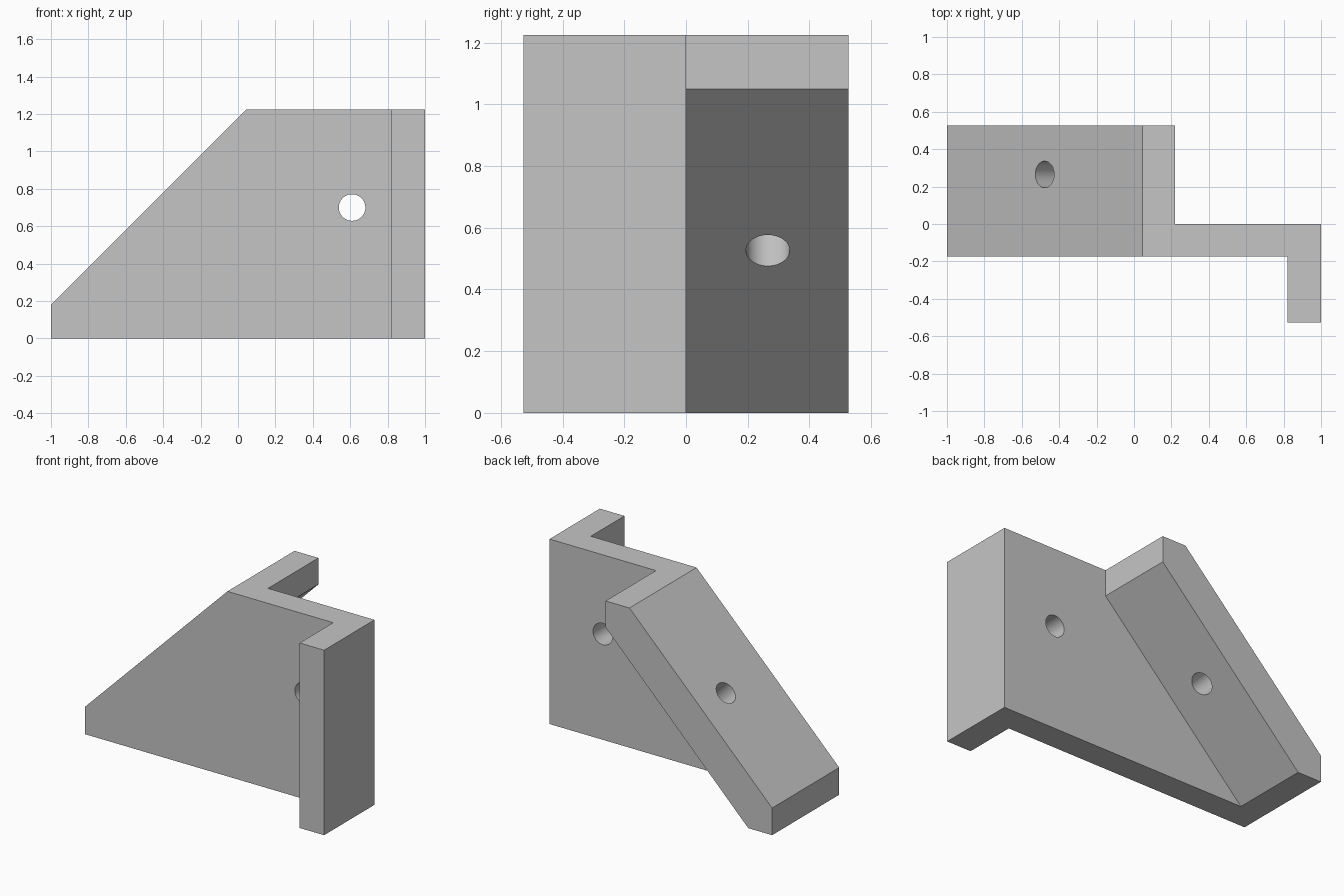
import bpy, bmesh, math
from mathutils import Vector

cube = bpy.data.objects.get("Cube")
if cube:
    bpy.data.objects.remove(cube, do_unlink=True)

HALF = 0.527      # half depth
T = 0.175         # wall thickness
LEFT, RIGHT, TOP = -1.0, 1.0, 1.225
KNEE = 0.045      # x where the slope meets the top edge

grey = bpy.data.materials.new("plain_grey")
grey.use_nodes = True
colour = (0.56, 0.56, 0.56, 1)
grey.diffuse_color = colour
grey.node_tree.nodes["Principled BSDF"].inputs["Base Color"].default_value = colour


def prism(name, profile, y0, y1):
    """Extrude an x-z profile from y0 to y1."""
    bm = bmesh.new()
    face = bm.faces.new([bm.verts.new((x, y0, z)) for x, z in profile])
    out = bmesh.ops.extrude_face_region(bm, geom=[face])
    moved = [v for v in out["geom"] if isinstance(v, bmesh.types.BMVert)]
    bmesh.ops.translate(bm, verts=moved, vec=(0, y1 - y0, 0))
    bmesh.ops.recalc_face_normals(bm, faces=bm.faces)
    mesh = bpy.data.meshes.new(name)
    bm.to_mesh(mesh)
    bm.free()
    mesh.materials.append(grey)
    obj = bpy.data.objects.new(name, mesh)
    bpy.context.collection.objects.link(obj)
    return obj


def drill(name, centre, axis):
    """Cylinder cutter along an axis."""
    bpy.ops.mesh.primitive_cylinder_add(vertices=48, radius=0.071, depth=0.5, location=centre)
    obj = bpy.context.object
    obj.name = name
    obj.rotation_euler = Vector(axis).to_track_quat("Z", "Y").to_euler()
    obj.data.materials.append(grey)
    return obj


# Web plate with a sloping edge
bracket = prism("angle_bracket", [(LEFT, 0), (RIGHT, 0), (RIGHT, TOP), (KNEE, TOP), (LEFT, T + 0.005)], -T, 0)

# Upright flange towards the front
upright = prism("upright_flange", [(RIGHT - T - 0.005, 0), (RIGHT, 0), (RIGHT, TOP), (RIGHT - T - 0.005, TOP)], -HALF, 0)

# Sloping flange towards the back
slope = prism("sloping_flange", [(LEFT, 0), (LEFT + T, 0), (KNEE + T, TOP - T), (KNEE + T, TOP),
                                 (KNEE, TOP), (LEFT, T + 0.005)], -T, HALF)

# Bolt holes
web_hole = drill("web_hole_cutter", (0.61, 0, 0.70), (0, 1, 0))
slope_hole = drill("slope_hole_cutter", (-0.39, 0.265, 0.615), (-1, 0, 1))

# Join the walls and cut the holes
helpers = [(upright, "UNION"), (slope, "UNION"), (web_hole, "DIFFERENCE"), (slope_hole, "DIFFERENCE")]
for helper, operation in helpers:
    mod = bracket.modifiers.new(helper.name, "BOOLEAN")
    mod.operation = operation
    mod.solver = "EXACT"
    mod.object = helper

bpy.ops.object.select_all(action="DESELECT")
bracket.select_set(True)
bpy.context.view_layer.objects.active = bracket
for mod in list(bracket.modifiers):
    bpy.ops.object.modifier_apply(modifier=mod.name)
for helper, _ in helpers:
    bpy.data.objects.remove(helper, do_unlink=True)

# Tidy coplanar seams, keep sharp edges and smooth holes
bm = bmesh.new()
bm.from_mesh(bracket.data)
bmesh.ops.remove_doubles(bm, verts=bm.verts, dist=0.0001)
bmesh.ops.dissolve_limit(bm, angle_limit=math.radians(1), verts=bm.verts, edges=bm.edges)
bm.to_mesh(bracket.data)
bm.free()
bpy.ops.object.shade_smooth_by_angle(angle=math.radians(30))
